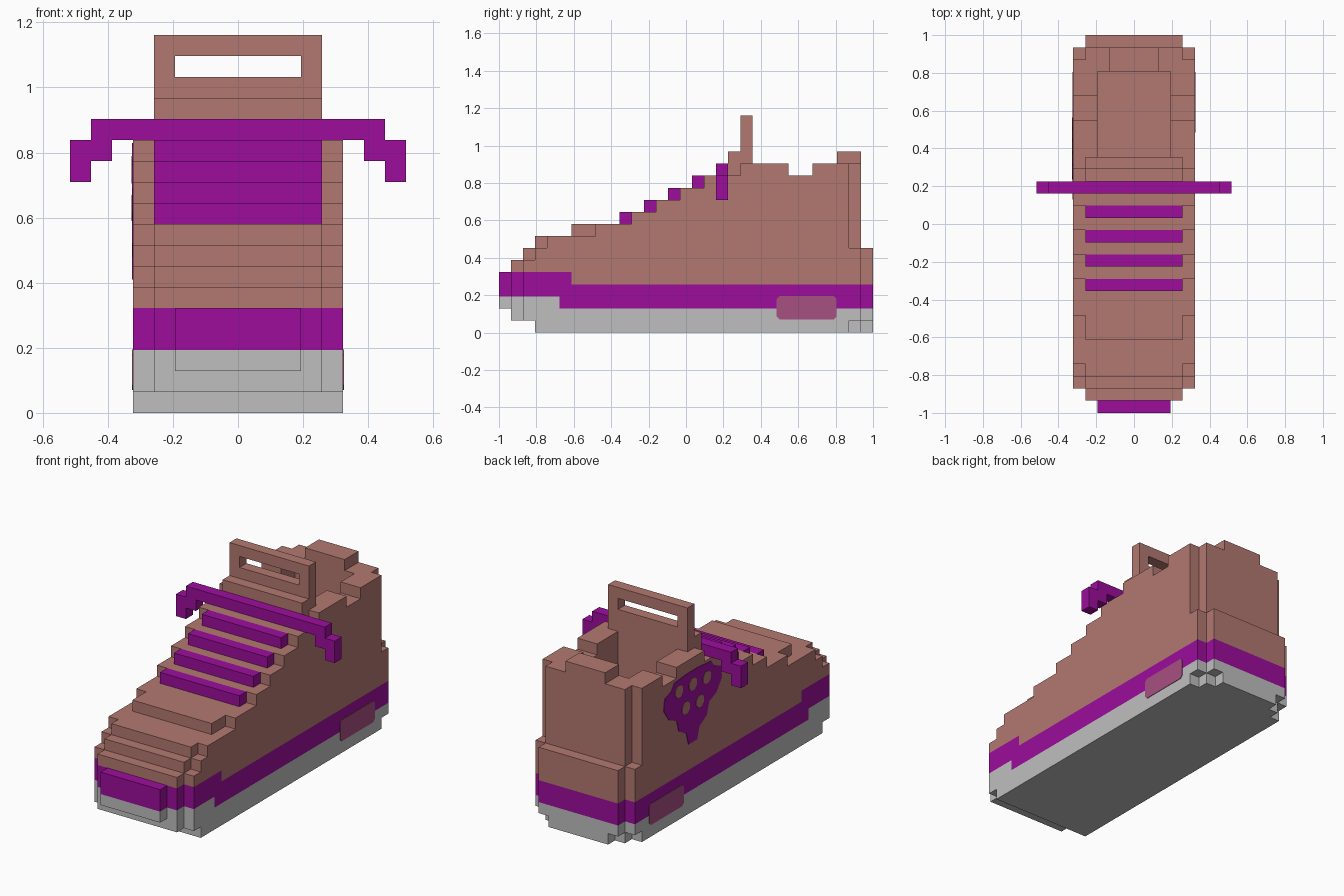
import bpy, bmesh, math

if "Cube" in bpy.data.objects:
    bpy.data.objects.remove(bpy.data.objects["Cube"], do_unlink=True)

U = 2 / 31  # edge length of one block


def material(name, rgb):
    mat = bpy.data.materials.new(name)
    mat.use_nodes = True
    mat.diffuse_color = (*rgb, 1)
    mat.node_tree.nodes["Principled BSDF"].inputs["Base Color"].default_value = (*rgb, 1)
    return mat


BROWN = material("dusty brown", (0.45, 0.19, 0.165))
PURPLE = material("purple", (0.335, 0.004, 0.335))
GREY = material("light grey", (0.52, 0.52, 0.52))
PINK = material("pink", (0.39, 0.08, 0.22))


def finish(name, bm, mat):
    mesh = bpy.data.meshes.new(name)
    bm.to_mesh(mesh)
    bm.free()
    mesh.materials.append(mat)
    obj = bpy.data.objects.new(name, mesh)
    bpy.context.collection.objects.link(obj)
    return obj


def block_part(name, cells, mat, solid=None):
    """Skin a set of blocks; faces touching another block of `solid` are left out."""
    solid = solid or cells
    bm = bmesh.new()
    for cell in cells:
        for axis in range(3):
            for side in (0, 1):
                near = list(cell)
                near[axis] += 2 * side - 1
                if tuple(near) in solid:
                    continue
                corners = []
                for a, b in ((0, 0), (1, 0), (1, 1), (0, 1)):
                    p = list(cell)
                    p[axis] += side
                    p[(axis + 1) % 3] += a
                    p[(axis + 2) % 3] += b
                    corners.append(bm.verts.new((p[0] * U, p[1] * U - 1, p[2] * U)))
                bm.faces.new(corners if side else corners[::-1])
    bmesh.ops.remove_doubles(bm, verts=bm.verts, dist=U / 100)
    bmesh.ops.dissolve_limit(bm, angle_limit=0.01, verts=bm.verts, edges=bm.edges)
    return finish(name, bm, mat)


def box(x0, x1, y0, y1, z0, z1):
    """Blocks mirrored over x = 0, from column x0 to x1 of each half."""
    return {(x, j, k) for i in range(x0, x1) for x in (i, -1 - i)
            for j in range(y0, y1) for k in range(z0, z1)}


# Height of the shoe along its length: the middle and the outermost column
INNER = {0: 5, 1: 6, 2: 7, 3: 8, 6: 9, 11: 10, 13: 11, 15: 12, 17: 13,
         19: 15, 21: 14, 24: 13, 26: 14}
OUTER = {2: 6, 3: 7, 4: 8, 8: 9, 11: 10, 13: 11, 15: 12, 17: 13,
         20: 14, 24: 13, 26: 14}


def height(steps, j):
    return steps[max(s for s in steps if s <= j)]


def is_shoe(a, j, k):
    # rounded toe in plan and underneath
    if a >= (3, 4, 5)[min(j, 2)] or k < (2, 1, 1, 0)[min(j, 3)]:
        return False
    # heel: set back above the counter, clipped corners at the ground
    back = 30 if k >= 7 else 31
    if a == 4:
        back -= 1
    if k == 0:
        back = {4: 29, 3: 30}.get(a, 31)
    if j >= back:
        return False
    # foot opening
    if a < 3 and 21 <= j < 28 and k >= 6:
        return False
    return k < height(OUTER if a == 4 else INNER, j)


shoe = {c for c in box(0, 5, 0, 31, 0, 15)
        if is_shoe(c[0] if c[0] >= 0 else -1 - c[0], c[1], c[2])}
shoe |= box(0, 2, 28, 30, 14, 15)  # heel tab

# Sole, coloured band with a raised toe, and upper
sole = {c for c in shoe if c[2] < (3 if c[1] < 5 else 2)}
band = {c for c in shoe - sole if c[2] < (5 if c[1] < 6 else 4)}
block_part("sole", sole, GREY, shoe)
block_part("midsole_band", band, PURPLE, shoe)
block_part("upper", shoe - sole - band, BROWN, shoe)

# Tongue with a pull handle
block_part("tongue_handle", box(0, 4, 20, 21, 15, 18) - box(0, 3, 20, 21, 16, 17), BROWN)

# Lace bars, one per stair
for n in range(4):
    block_part(f"lace_bar_{n + 1}", box(0, 4, 10 + 2 * n, 11 + 2 * n, 9 + n, 10 + n), PURPLE)

# Top lace with drooping ends
block_part("lace_bow", box(0, 7, 18, 19, 13, 14) | box(6, 7, 18, 19, 12, 13)
           | box(7, 8, 18, 19, 11, 13), PURPLE)


def side_plate(name, outline, side, mat, thick):
    """Thin plate on the side wall, from a (y, z) outline."""
    wall = side * 5 * U
    bm = bmesh.new()
    face = bm.faces.new([bm.verts.new((wall - side * 0.002, y, z)) for y, z in outline])
    ext = bmesh.ops.extrude_face_region(bm, geom=[face])
    for v in ext["geom"]:
        if isinstance(v, bmesh.types.BMVert):
            v.co.x = wall + side * thick
    bmesh.ops.recalc_face_normals(bm, faces=bm.faces)
    return finish(name, bm, mat)


# Heel patches with clipped corners on both sides
patch = [(0.50, 0.07), (0.79, 0.07), (0.805, 0.085), (0.805, 0.18),
         (0.79, 0.195), (0.50, 0.195), (0.485, 0.18), (0.485, 0.085)]
for label, side in (("left", 1), ("right", -1)):
    side_plate(f"heel_patch_{label}", patch, side, PINK, 0.003)

# Berry-shaped badge with round dots on the right side
half = [(0.04, 0.41), (0.06, 0.48), (0.13, 0.52), (0.15, 0.59), (0.22, 0.62),
        (0.27, 0.69), (0.26, 0.76), (0.20, 0.78), (0.17, 0.82), (0.05, 0.83)]
badge = [(0.40 + y, z) for y, z in half] + [(0.40 - y, z) for y, z in reversed(half)]
side_plate("badge", badge, -1, PURPLE, 0.003)
dots = [(0.27, 0.74), (0.40, 0.75), (0.53, 0.755), (0.335, 0.625), (0.465, 0.635)]
for n, (cy, cz) in enumerate(dots):
    ring = [(cy + 0.038 * math.cos(math.tau * t / 8 + math.pi / 8),
             cz + 0.038 * math.sin(math.tau * t / 8 + math.pi / 8)) for t in range(8)]
    side_plate(f"badge_dot_{n + 1}", ring, -1, BROWN, 0.005)
